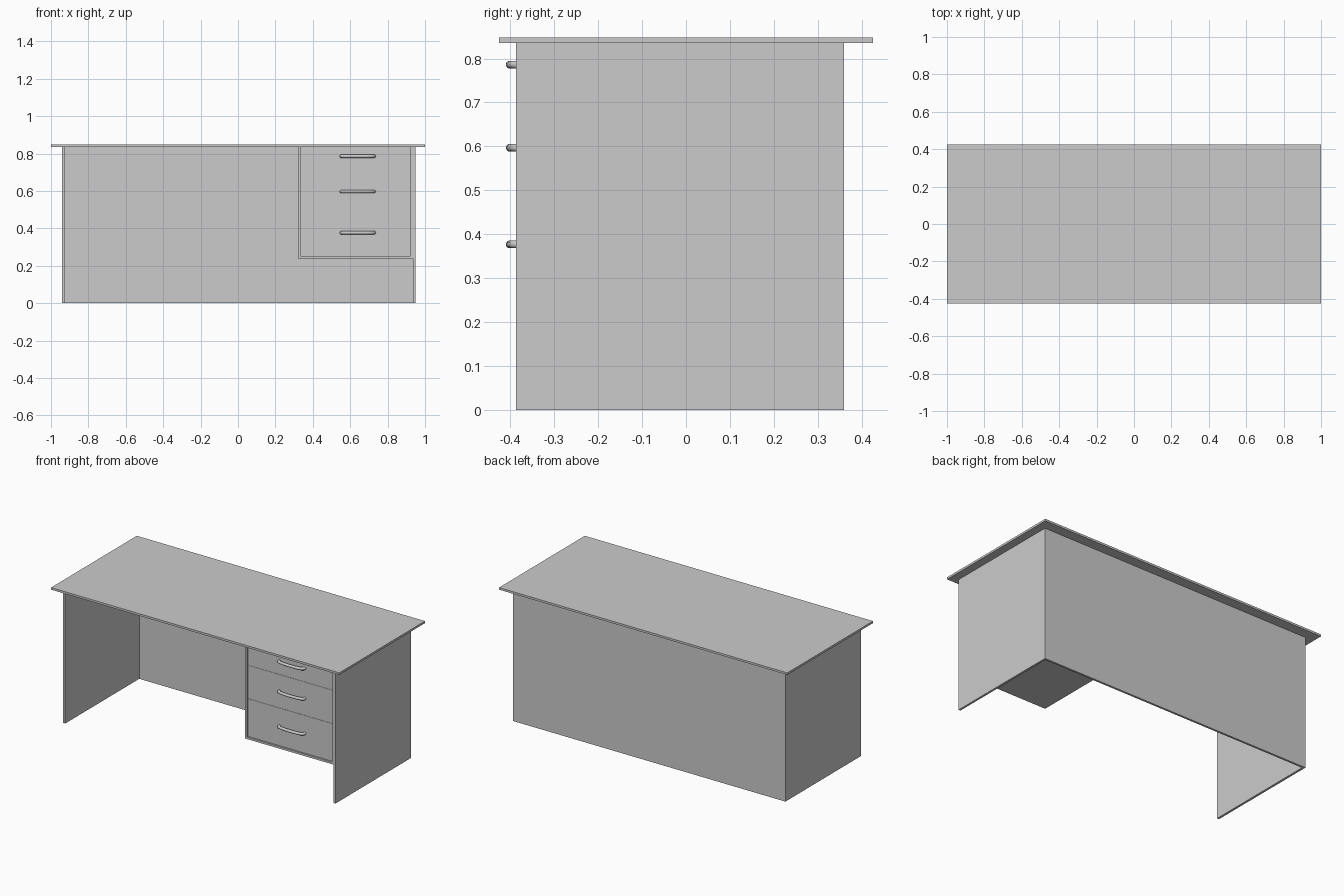
import bpy
import math

if "Cube" in bpy.data.objects:
    bpy.data.objects.remove(bpy.data.objects["Cube"])


def box(name, x, y, z):
    """Box from (min, max) ranges on each axis."""
    bpy.ops.mesh.primitive_cube_add(
        size=1, location=[(a + b) / 2 for a, b in (x, y, z)])
    ob = bpy.context.object
    ob.name = name
    ob.scale = [b - a for a, b in (x, y, z)]
    bpy.ops.object.transform_apply(location=False, rotation=False, scale=True)
    return ob


FRONT, BACK, T = -0.387, 0.36, 0.013
UNDER = 0.835

# Top and supporting panels
box("desk_top", (-1, 1), (-0.425, 0.425), (UNDER, 0.848))
box("left_panel", (-0.942, -0.928), (FRONT, BACK), (0, UNDER))
box("right_panel", (0.935, 0.948), (FRONT, BACK), (0, UNDER))
box("back_panel", (-0.928, 0.935), (BACK - T, BACK), (0, UNDER))

# Drawer cabinet carcass
CX0, CX1, CZ = 0.32, 0.935, 0.24
INNER = BACK - T
box("cabinet_left_side", (CX0, CX0 + T), (FRONT, INNER), (CZ, UNDER))
box("cabinet_right_side", (CX1 - T, CX1), (FRONT, INNER), (CZ, UNDER))
box("cabinet_bottom", (CX0 + T, CX1 - T), (FRONT, INNER), (CZ, CZ + T))


def handle(name, cx, z):
    """Bowed round bar with both ends meeting the drawer front."""
    half = [(0.088, -0.376), (0.086, -0.387), (0.076, -0.394),
            (0.055, -0.398), (0.028, -0.4005)]
    path = [(-x, y) for x, y in half] + [(0, -0.401)] + half[::-1]
    cu = bpy.data.curves.new(name, 'CURVE')
    cu.dimensions = '3D'
    cu.bevel_depth = 0.009
    cu.bevel_resolution = 3
    cu.use_fill_caps = True
    sp = cu.splines.new('POLY')
    sp.points.add(len(path) - 1)
    for p, (x, y) in zip(sp.points, path):
        p.co = (cx + x, y, z, 1)
    ob = bpy.data.objects.new(name, cu)
    bpy.context.collection.objects.link(ob)
    bpy.ops.object.select_all(action='DESELECT')
    ob.select_set(True)
    bpy.context.view_layer.objects.active = ob
    bpy.ops.object.convert(target='MESH')
    bpy.ops.object.shade_smooth_by_angle(angle=math.radians(40))


# Three drawers, slightly recessed, each with a handle
levels = [CZ + T, 0.49, 0.70, UNDER]
for i, hz in enumerate((0.377, 0.597, 0.786)):
    label = ("bottom", "middle", "top")[i]
    top = levels[i + 1] - (0.001 if i < 2 else 0)
    box(label + "_drawer", (CX0 + T, CX1 - T), (FRONT + 0.01, INNER),
        (levels[i], top))
    handle(label + "_drawer_handle", 0.64, hz)
